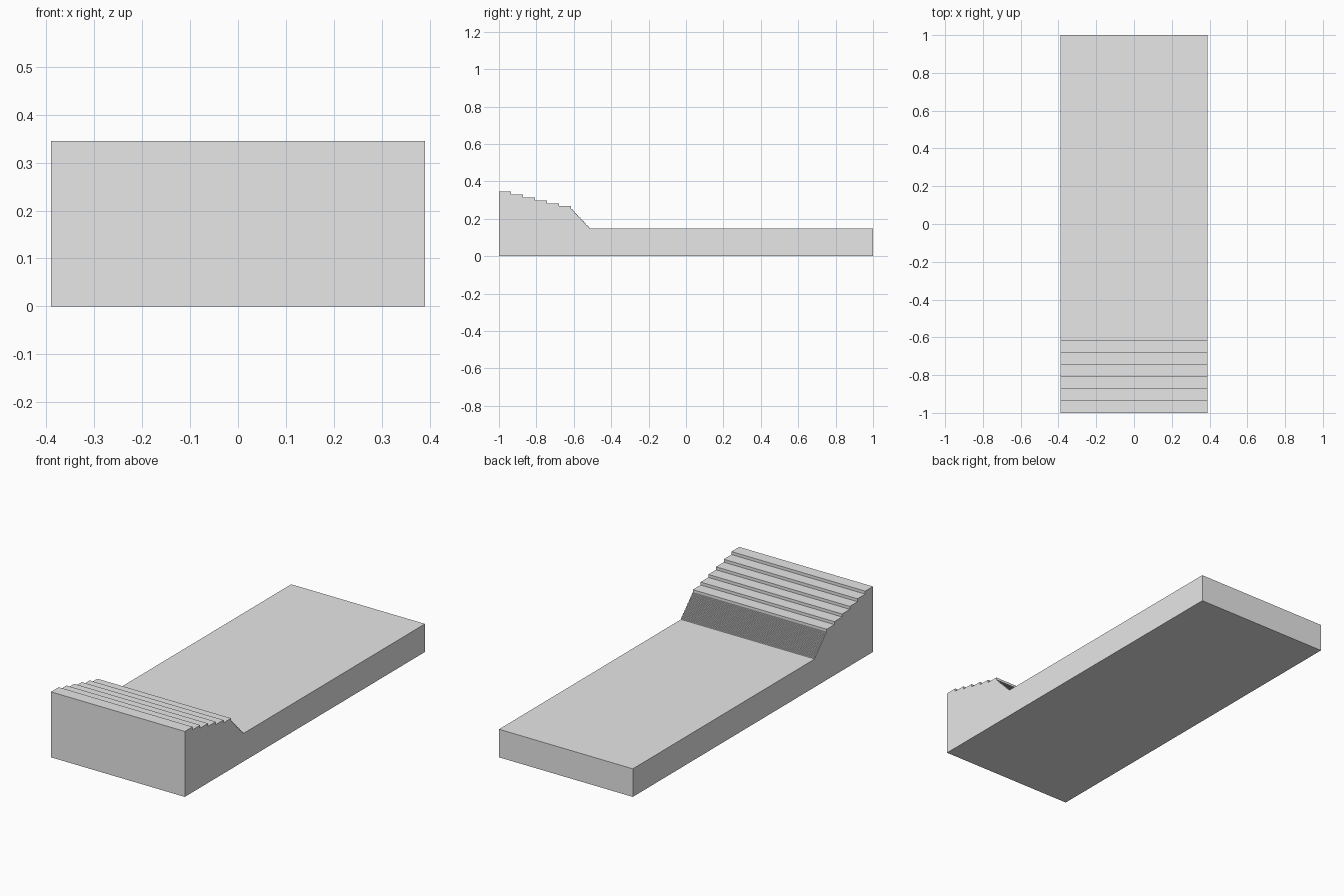
import bpy
import bmesh

cube = bpy.data.objects.get("Cube")
if cube:
    bpy.data.objects.remove(cube, do_unlink=True)

HALF_WIDTH = 0.39
BASE_TOP = 0.148

grey = bpy.data.materials.new("light_grey")
grey.use_nodes = True
colour = (0.8, 0.8, 0.8, 1)
grey.diffuse_color = colour
grey.node_tree.nodes["Principled BSDF"].inputs["Base Color"].default_value = colour


def descend(profile, y, z, tread, drop, count):
    """Append a run of level treads, each followed by a drop."""
    for _ in range(count):
        profile.append((y, z))
        y += tread
        profile.append((y, z))
        z -= drop
    return y, z


# Side profile: broad terraces, then a flight of fine steps, then the flat slab
profile = [(-1, 0)]
y, z = descend(profile, -1, 0.345, 0.0643, 0.0156, 6)
fine_count = 16
descend(profile, y, z, (-0.515 - y) / fine_count, (z - BASE_TOP) / fine_count, fine_count)
profile += [(profile[-1][0], BASE_TOP), (1, BASE_TOP), (1, 0)]

# Extrude the profile across the full width
bm = bmesh.new()
side = bm.faces.new([bm.verts.new((-HALF_WIDTH, py, pz)) for py, pz in profile])
swept = bmesh.ops.extrude_face_region(bm, geom=[side], use_keep_orig=True)
moved = [g for g in swept["geom"] if isinstance(g, bmesh.types.BMVert)]
bmesh.ops.translate(bm, verts=moved, vec=(2 * HALF_WIDTH, 0, 0))
bmesh.ops.recalc_face_normals(bm, faces=bm.faces)

mesh = bpy.data.meshes.new("stepped_platform")
bm.to_mesh(mesh)
bm.free()
mesh.materials.append(grey)
platform = bpy.data.objects.new("stepped_platform", mesh)
bpy.context.collection.objects.link(platform)
